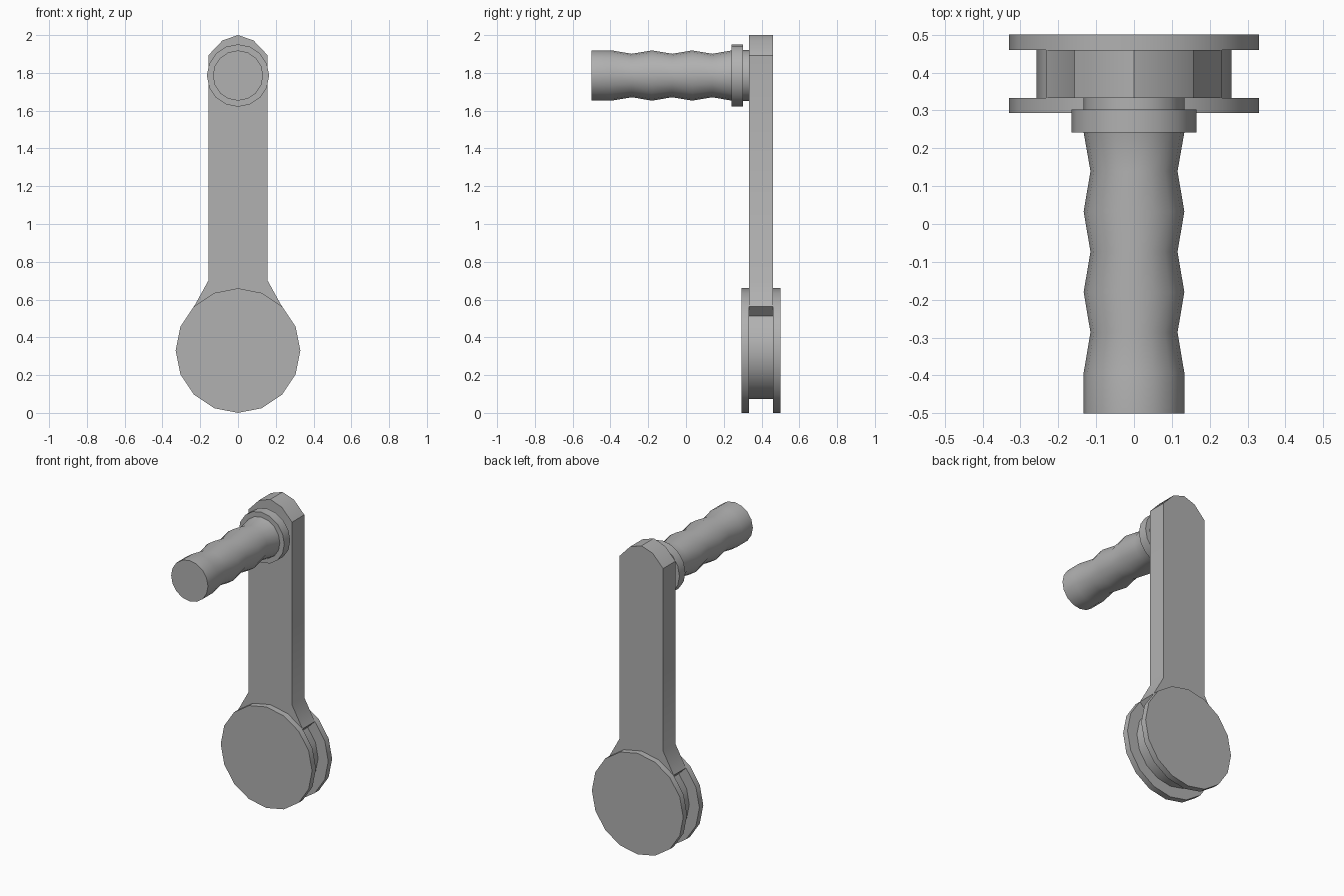
import bpy, bmesh
from math import sin, cos, pi, radians

if "Cube" in bpy.data.objects:
    bpy.data.objects.remove(bpy.data.objects["Cube"])

SIDES = 16
HUB_Z, GRIP_Z = 0.33, 1.786

# Dark grey metal
metal = bpy.data.materials.new("dark_grey")
metal.diffuse_color = (0.44, 0.44, 0.44, 1)
metal.use_nodes = True
metal.node_tree.nodes["Principled BSDF"].inputs["Base Color"].default_value = metal.diffuse_color


def finish(name, bm):
    bmesh.ops.recalc_face_normals(bm, faces=bm.faces[:])
    mesh = bpy.data.meshes.new(name)
    bm.to_mesh(mesh)
    bm.free()
    mesh.materials.append(metal)
    obj = bpy.data.objects.new(name, mesh)
    bpy.context.collection.objects.link(obj)
    bpy.ops.object.select_all(action='DESELECT')
    obj.select_set(True)
    bpy.context.view_layer.objects.active = obj
    bpy.ops.object.shade_smooth_by_angle(angle=radians(30))
    return obj


def turned(name, profile, z):
    """Closed solid of revolution about a y axis; profile is (y, radius)."""
    bm = bmesh.new()
    rings = [[bm.verts.new((r * sin(2 * pi * i / SIDES), y, z + r * cos(2 * pi * i / SIDES)))
              for i in range(SIDES)] for y, r in profile]
    for a, b in zip(rings, rings[1:]):
        for i in range(SIDES):
            j = (i + 1) % SIDES
            bm.faces.new((a[i], a[j], b[j], b[i]))
    bm.faces.new(rings[0])
    bm.faces.new(rings[-1])
    return finish(name, bm)


# Arm plate: rounded top, straight shank, flare and hub in one outline
half = [(0.082, 1.972), (0.157, 1.893), (0.157, 0.70), (0.233, 0.563)]
half += [(0.257 * sin(radians(a)), HUB_Z + 0.257 * cos(radians(a)))
         for a in (45, 67.5, 90, 112.5, 135, 157.5)]
outline = [(0, 2.0)] + half + [(0, HUB_Z - 0.257)] + [(-x, z) for x, z in reversed(half)]
bm = bmesh.new()
face = bm.faces.new([bm.verts.new((x, 0.333, z)) for x, z in outline])
ext = bmesh.ops.extrude_face_region(bm, geom=[face], use_keep_orig=True)
bmesh.ops.translate(bm, vec=(0, 0.127, 0),
                    verts=[v for v in ext['geom'] if isinstance(v, bmesh.types.BMVert)])
finish("crank_arm", bm)

# Two discs sandwiching the hub
for name, y0, y1 in (("front_disc", 0.293, 0.333), ("back_disc", 0.46, 0.5)):
    turned(name, [(y0, 0.33), (y1, 0.33)], HUB_Z)

# Rippled hand grip
grip = [(-0.5, 0.133)]
grip += [(-0.393 + 0.1065 * i, 0.115 if i % 2 else 0.133) for i in range(6)]
grip += [(0.242, 0.133)]
turned("hand_grip", grip, GRIP_Z)

# Collar and neck joining the grip to the arm
turned("grip_collar", [(0.242, 0.165), (0.303, 0.165)], GRIP_Z)
turned("grip_neck", [(0.303, 0.134), (0.333, 0.134)], GRIP_Z)
